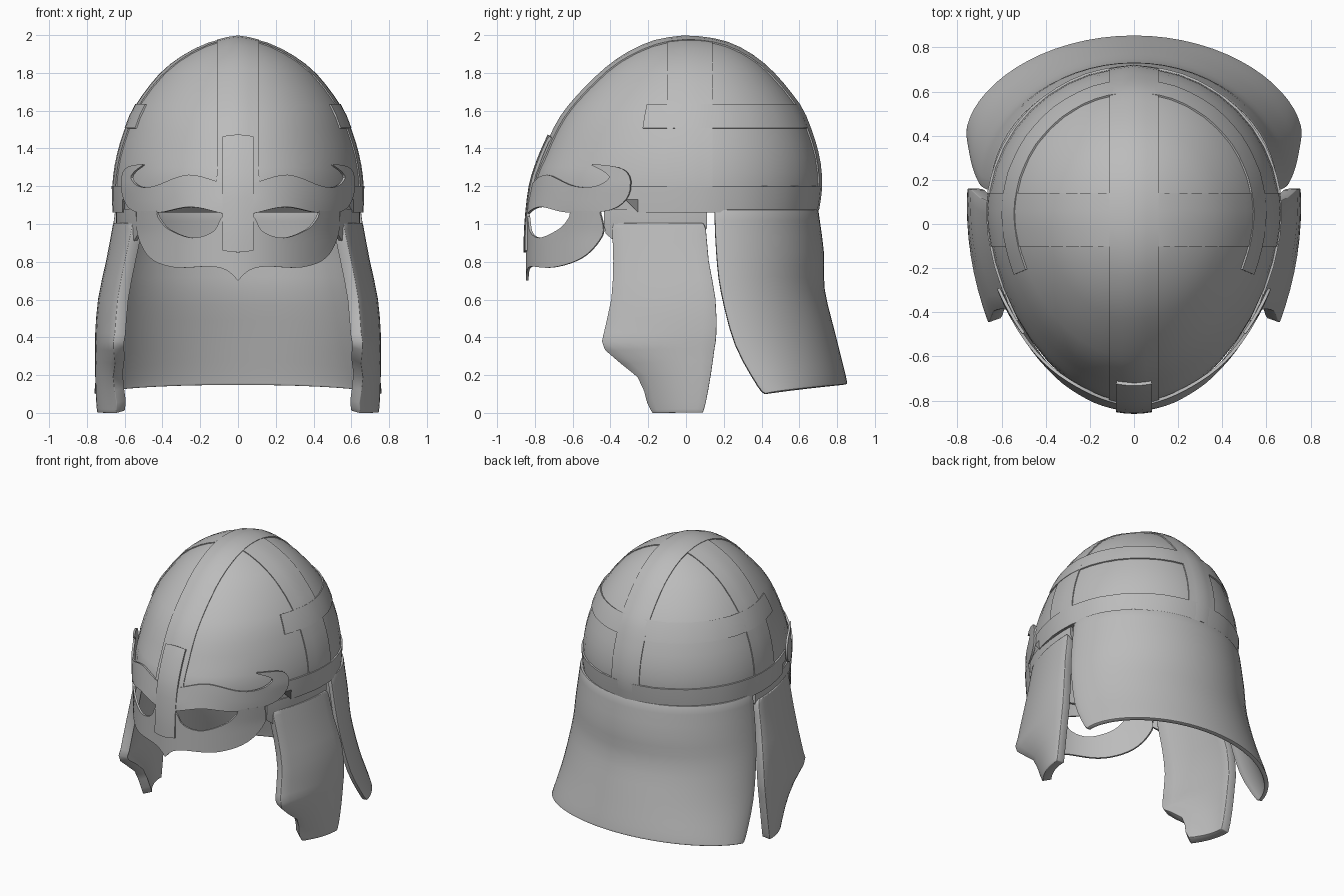
import bpy, math
from mathutils import Vector
from mathutils.bvhtree import BVHTree

if "Cube" in bpy.data.objects:
    bpy.data.objects.remove(bpy.data.objects["Cube"])

steel = bpy.data.materials.new("grey_steel")
steel.diffuse_color = (0.5, 0.5, 0.5, 1)
steel.use_nodes = True
steel.node_tree.nodes["Principled BSDF"].inputs["Base Color"].default_value = steel.diffuse_color


def smooth_path(pts, n=3):
    """Catmull-Rom through points of any dimension, n steps per span."""
    out, p = [], [pts[0]] + list(pts) + [pts[-1]]
    for i in range(1, len(p) - 2):
        for k in range(n):
            t = k / n
            out.append(tuple(0.5 * (2 * b + (c - a) * t + (2*a - 5*b + 4*c - d) * t*t
                                    + (3*b - a - 3*c + d) * t**3)
                             for a, b, c, d in zip(*p[i - 1:i + 3])))
    return out + [tuple(pts[-1])]


def sheet(name, rows, thick, offset=-1, closed=False, mirror=False, bevel=0, angle=35):
    """Grid of points thickened into a plate."""
    n = len(rows[0])
    faces = []
    for i in range(len(rows) - 1):
        for j in range(n if closed else n - 1):
            k = (j + 1) % n
            faces.append((i * n + j, i * n + k, (i + 1) * n + k, (i + 1) * n + j))
    me = bpy.data.meshes.new(name)
    me.from_pydata([tuple(p) for r in rows for p in r], [], faces)
    me.materials.append(steel)
    ob = bpy.data.objects.new(name, me)
    bpy.context.collection.objects.link(ob)
    w = ob.modifiers.new("weld", 'WELD')
    w.merge_threshold = 0.0005
    if mirror:
        ob.modifiers.new("mirror", 'MIRROR').merge_threshold = 0.002
    s = ob.modifiers.new("thickness", 'SOLIDIFY')
    s.thickness, s.offset = thick, offset
    if bevel:
        b = ob.modifiers.new("bevel", 'BEVEL')
        b.width, b.segments, b.limit_method, b.angle_limit = bevel, 2, 'ANGLE', math.radians(50)
    bpy.ops.object.select_all(action='DESELECT')
    ob.select_set(True)
    bpy.context.view_layer.objects.active = ob
    bpy.ops.object.convert(target='MESH')
    bpy.ops.object.shade_smooth_by_angle(angle=math.radians(angle))
    return ob


# Egg-shaped dome: height, half width, front y, back y; the front rim lifts over the eyes
profile = smooth_path([(1.06, .655, -.815, .688), (1.2, .66, -.80, .708), (1.35, .64, -.755, .695),
                       (1.5, .595, -.69, .65), (1.63, .537, -.605, .59), (1.8, .405, -.44, .45),
                       (1.9, .272, -.30, .325), (1.965, .13, -.15, .18), (1.985, .002, -.002, .002)], 2)
rows = []
for z, w, f, b in profile:
    c = .05 * w / .65
    ring = []
    for k in range(40):
        a = math.tau * k / 40
        s = math.sin(a)
        y = c + s * (b - c) if s > 0 else c - abs(s) ** 1.14 * (c - f)
        lift = .09 * min(1, max(0, (-y - .38) / .2)) * max(0, 1 - (z - 1.06) / .3)
        ring.append((w * math.cos(a), y, z + lift))
    rows.append(ring)
dome = sheet("dome", rows, .02, closed=True)
shell = BVHTree.FromPolygons([v.co.copy() for v in dome.data.vertices],
                             [tuple(p.vertices) for p in dome.data.polygons])


def onto_dome(origin, direction, lift):
    """Point where an inside-out ray leaves the dome, raised by lift."""
    o, d = Vector(origin), Vector(direction).normalized()
    hit, nor, _, _ = shell.ray_cast(o + d * 3, -d)
    return hit + nor * lift if hit else o + d * .66


# Ridge from brow to nape
arc = [math.radians(9 + 170 * k / 36) for k in range(37)]
sheet("crest_band", [[onto_dome((x, 0, 1.065), (0, -math.cos(a), math.sin(a)), l)
                      for x, l in ((-.11, .008), (-.055, .011), (0, .014), (.055, .011), (.11, .008))]
                     for a in arc], .014)
# Band across from ear to ear
arc = [math.radians(1 + 178 * k / 36) for k in range(37)]
sheet("cross_band", [[onto_dome((0, y, 1.065), (math.cos(a), 0, math.sin(a)), .007)
                      for y in (-.1, -.02, .06, .14)] for a in arc], .012)


# Horizontal bands
def hoop(name, heights, lift, a0, a1):
    n = 40
    sheet(name, [[onto_dome((0, 0, z), (math.cos(a0 + (a1 - a0) * k / n), math.sin(a0 + (a1 - a0) * k / n), 0), lift)
                  for k in range(n + 1)] for z in heights], .014)


hoop("rim_band", (1.062, 1.13, 1.2), .011, -.5, math.pi + .5)
hoop("middle_band", (1.505, 1.57, 1.63), .009, -.4, math.pi + .4)


# Face mask, mapped around the front of the egg
def face_point(x, z):
    w = .655 + .033 * min(1, max(0, (z - .95) / .25))
    f = -.84 + .045 * max(0, z - 1.08) / .22
    return (x, .05 + (f - .05) * max(0, 1 - (x / w) ** 2) ** .58, z)


def mask_strip(name, upper, lower):
    up, lo = smooth_path(upper, 5), smooth_path(lower, 5)
    sheet(name, [[face_point(a[0] + (b[0] - a[0]) * t / 4, a[1] + (b[1] - a[1]) * t / 4) for t in range(5)]
                 for a, b in zip(up, lo)], .014, offset=0, mirror=True)


mask_strip("brow",
           [(0, 1.2), (.08, 1.215), (.26, 1.26), (.44, 1.2), (.52, 1.2), (.56, 1.24), (.545, 1.275), (.5, 1.31)],
           [(0, 1.04), (.08, 1.055), (.25, 1.09), (.42, 1.06), (.56, 1.075), (.612, 1.18), (.595, 1.29), (.5, 1.318)])
mask_strip("eye_guard",
           [(0, 1.05), (.08, 1.04), (.13, .96), (.24, .927), (.36, .97), (.415, 1.03), (.425, 1.07)],
           [(0, .70), (.06, .755), (.15, .775), (.33, .77), (.46, .82), (.525, .94), (.53, 1.07)])

# Nose bar
bar = smooth_path([(.85, -.852), (1.0, -.848), (1.2, -.825), (1.35, -.778), (1.47, -.725)], 3)
sheet("nose_bar", [[(x, y + 1.2 * x * x, z - (1.5 * x * x if z > 1.46 else 0) + (1.5 * x * x if z < .86 else 0))
                    for x in (-.08, -.04, 0, .04, .08)] for z, y in bar], .016, offset=0)

# Hinge straps under the rim
strap = []
for k in range(9):
    y = -.43 + .54 * k / 8
    x = .635 * math.sqrt(1 - ((y - .05) / .87) ** 2)
    bottom = .95 if k == 0 else .98 if k == 8 else .9
    strap.append([(x, y, 1.08), (x, y, 1.0), (x - .01, y + (.01 if k == 0 else 0), bottom)])
sheet("hinge_strap", strap, .02, offset=0, mirror=True)

# Cheek guards: height, front y, back y, outer x, inward curl
cheek = smooth_path([(1.0, -.365, .085, .662, .48), (.97, -.38, .105, .668, .48), (.8, -.375, .12, .70, .47),
                     (.6, -.385, .155, .742, .47), (.42, -.425, .16, .757, .4), (.34, -.42, .15, .757, .38),
                     (.2, -.245, .13, .757, .85), (.06, -.19, .105, .752, 1.4), (.005, -.16, .09, .747, 1.6)], 2)
rows = []
for z, f, b, x, curl in cheek:
    row = []
    for k in range(9):
        y = f + (b - f) * k / 8
        row.append((x - .032 - curl * (y - .08) ** 2, y, z))
    rows.append(row)
sheet("cheek_guard", rows, .062, offset=0, mirror=True, bevel=.02, angle=50)

# Flared neck guard: edge x, edge y, back y, edge z, back z
neck = smooth_path([(.635, .15, .685, 1.075, 1.075), (.665, .16, .715, .85, .85), (.69, .185, .72, .64, .65),
                    (.72, .26, .775, .36, .42), (.743, .38, .825, .14, .22), (.745, .42, .84, .10, .15)], 3)
rows = []
for i, (xe, ye, yb, ze, zb) in enumerate(neck):
    row = []
    for k in range(33):
        a = math.pi * (k / 32 - .5)
        c = max(0, math.cos(a))
        row.append((xe * math.sin(a), ye + (yb - ye) * c ** (1 + .2 * i / (len(neck) - 1)), ze + (zb - ze) * c))
    rows.append(row)
sheet("neck_guard", rows, .03, offset=0, bevel=.008)
